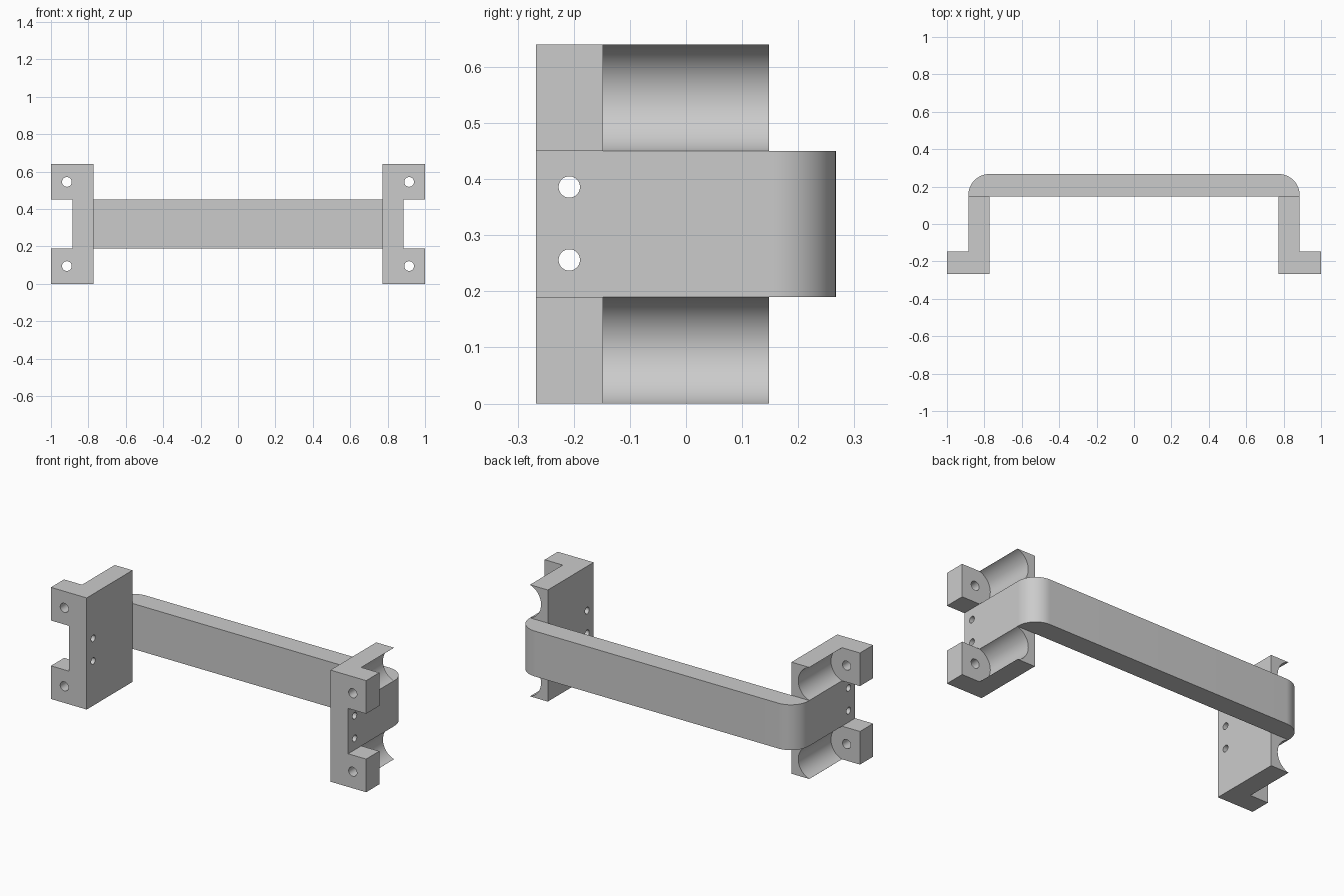
import bpy, bmesh, math
from mathutils import Matrix

cube = bpy.data.objects.get("Cube")
if cube:
    bpy.data.objects.remove(cube)

# Main dimensions
HEIGHT = 0.64
INNER, OUTER, END = 0.773, 0.886, 1.0      # leg faces and flange end in x
FRONT, LEDGE, LEG_BACK, BACK = -0.267, -0.148, 0.148, 0.267
BAR_LOW, BAR_HIGH = 0.19, 0.45
BOLT_X, BOLT_Z = 0.915, (0.095, 0.545)
GROOVE_R = 0.099

metal = bpy.data.materials.new("plain grey")
metal.use_nodes = True
GREY = (0.6, 0.6, 0.6, 1)
metal.diffuse_color = GREY
metal.node_tree.nodes["Principled BSDF"].inputs["Base Color"].default_value = GREY


def add_object(name, bm):
    bmesh.ops.recalc_face_normals(bm, faces=bm.faces[:])
    mesh = bpy.data.meshes.new(name)
    bm.to_mesh(mesh)
    bm.free()
    mesh.materials.append(metal)
    obj = bpy.data.objects.new(name, mesh)
    bpy.context.collection.objects.link(obj)
    return obj


def extrude_profile(name, points, height):
    bm = bmesh.new()
    face = bm.faces.new([bm.verts.new((x, y, 0)) for x, y in points])
    ext = bmesh.ops.extrude_face_region(bm, geom=[face])
    top = [v for v in ext["geom"] if isinstance(v, bmesh.types.BMVert)]
    bmesh.ops.translate(bm, verts=top, vec=(0, 0, height))
    return add_object(name, bm)


def box(name, x, y, z):
    bm = bmesh.new()
    size = [b - a for a, b in (x, y, z)]
    mid = [(a + b) / 2 for a, b in (x, y, z)]
    bmesh.ops.create_cube(bm, size=1, matrix=Matrix.Translation(mid) @ Matrix.Diagonal((*size, 1)))
    return add_object(name, bm)


def cylinder(name, centre, radius, length, axis, segments=48):
    bm = bmesh.new()
    turn = Matrix.Rotation(math.pi / 2, 4, "Y" if axis == "X" else "X")
    bmesh.ops.create_cone(bm, cap_ends=True, segments=segments, radius1=radius,
                          radius2=radius, depth=length,
                          matrix=Matrix.Translation(centre) @ turn)
    return add_object(name, bm)


def cut(target, cutter):
    mod = target.modifiers.new("cut", "BOOLEAN")
    mod.operation = "DIFFERENCE"
    mod.solver = "EXACT"
    mod.object = cutter
    bpy.context.view_layer.objects.active = target
    bpy.ops.object.modifier_apply(modifier=mod.name)
    bpy.data.objects.remove(cutter)


# Plan outline: flanges, legs and rounded back corners
radius = OUTER - INNER
arc = [(INNER + radius * math.cos(a), BACK - radius + radius * math.sin(a))
       for a in (math.pi / 2 * i / 20 for i in range(21))]
half = [(INNER, LEG_BACK), (INNER, FRONT), (END, FRONT), (END, LEDGE), (OUTER, LEDGE)] + arc
outline = half + [(-x, y) for x, y in reversed(half)]
handle = extrude_profile("handle_bracket", outline, HEIGHT)

# Trim the cross bar to its height
for z in ((-0.1, BAR_LOW), (BAR_HIGH, HEIGHT + 0.1)):
    cut(handle, box("bar_trim", (-1.1, 1.1), (LEG_BACK, 0.4), z))

for side in (1, -1):
    # Gap between upper and lower mounting tabs
    gap = sorted((side * OUTER, side * 1.1))
    cut(handle, box("tab_gap", gap, (-0.4, LEDGE + 0.05), (BAR_LOW, BAR_HIGH)))
    for z in BOLT_Z:
        # Tool clearance groove along the leg, and bolt hole through the tab
        end = LEG_BACK + 0.03
        cut(handle, cylinder("groove", (side * BOLT_X, (LEDGE + end) / 2, z),
                             GROOVE_R, end - LEDGE, "Y", 80))
        cut(handle, cylinder("bolt_hole", (side * BOLT_X, FRONT, z), 0.026, 0.4, "Y"))
    # Cross holes through the leg
    for z in (0.256, 0.386):
        cut(handle, cylinder("cross_hole", (side * 0.83, -0.208, z), 0.019, 0.3, "X"))

bpy.ops.object.select_all(action="DESELECT")
handle.select_set(True)
bpy.context.view_layer.objects.active = handle
bpy.ops.object.shade_smooth_by_angle(angle=math.radians(30))
